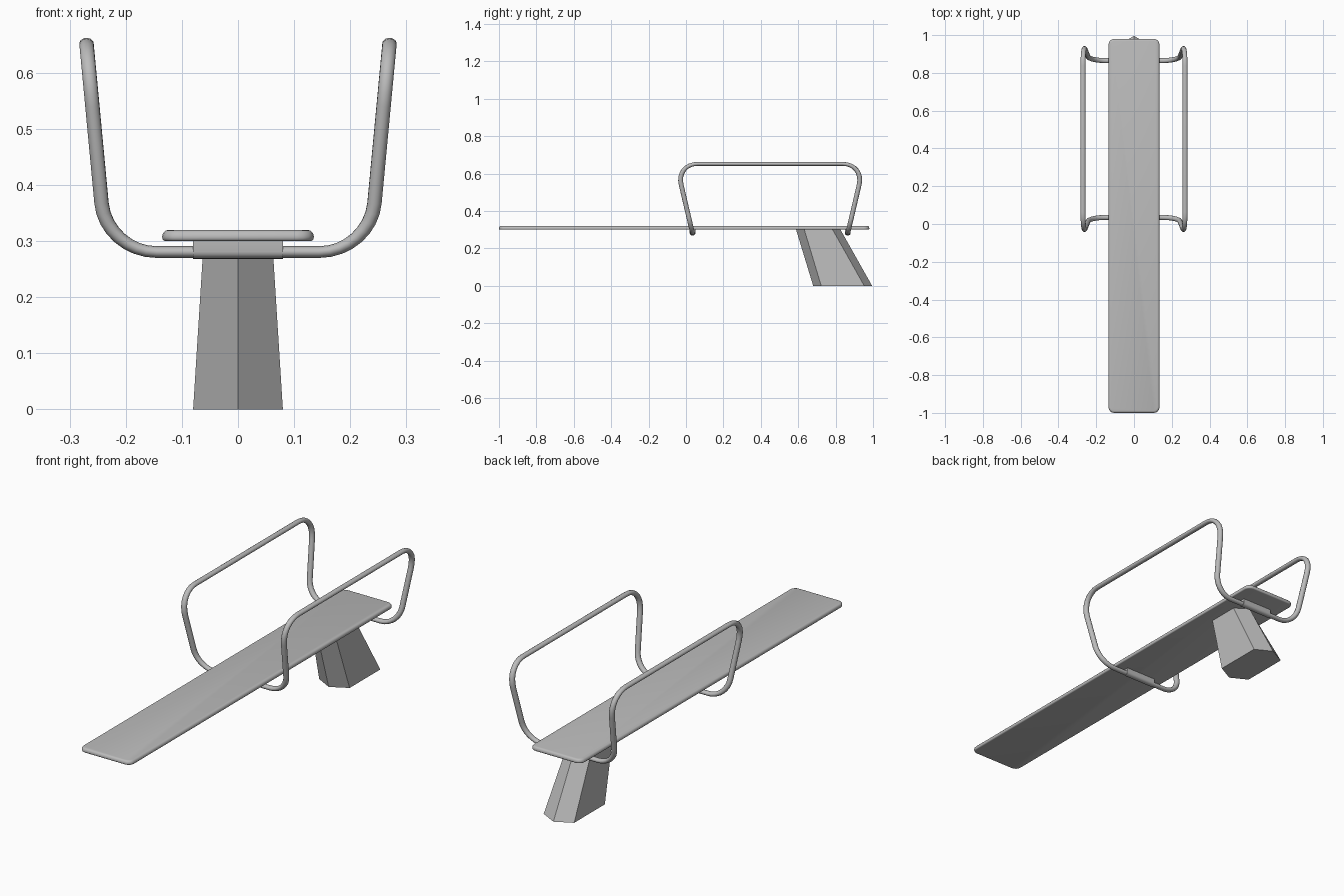
import bpy, bmesh, math
from mathutils import Vector

if "Cube" in bpy.data.objects:
    bpy.data.objects.remove(bpy.data.objects["Cube"])

grey = bpy.data.materials.new("grey")
grey.diffuse_color = (0.5, 0.5, 0.5, 1)
grey.use_nodes = True
grey.node_tree.nodes["Principled BSDF"].inputs["Base Color"].default_value = grey.diffuse_color


def finish(name, bm, smooth=True):
    bmesh.ops.recalc_face_normals(bm, faces=bm.faces)
    me = bpy.data.meshes.new(name)
    bm.to_mesh(me)
    bm.free()
    ob = bpy.data.objects.new(name, me)
    bpy.context.collection.objects.link(ob)
    me.materials.append(grey)
    if smooth:
        bpy.ops.object.select_all(action='DESELECT')
        ob.select_set(True)
        bpy.context.view_layer.objects.active = ob
        bpy.ops.object.shade_smooth_by_angle(angle=math.radians(40))
    return ob


def loft(name, ring_a, ring_b, smooth):
    """Closed prism between two matching rings of points."""
    bm = bmesh.new()
    a = [bm.verts.new(p) for p in ring_a]
    b = [bm.verts.new(p) for p in ring_b]
    bm.faces.new(a)
    bm.faces.new(b)
    n = len(a)
    for i in range(n):
        j = (i + 1) % n
        bm.faces.new((a[i], a[j], b[j], b[i]))
    return finish(name, bm, smooth)


# Board: thin slab, rounded corners, then rounded upper and lower rims
bm = bmesh.new()
bmesh.ops.create_cube(bm, size=1)
for v in bm.verts:
    v.co = Vector((v.co.x * 0.27, v.co.y * 1.98 - 0.01, v.co.z * 0.02 + 0.31))
upright = [e for e in bm.edges if abs(e.verts[0].co.z - e.verts[1].co.z) > 0.01]
bmesh.ops.bevel(bm, geom=upright, offset=0.03, segments=4, profile=0.5, affect='EDGES')
for z, size in ((0.32, 0.011), (0.30, 0.006)):
    rim = [e for e in bm.edges if all(abs(v.co.z - z) < 1e-4 for v in e.verts)]
    bmesh.ops.bevel(bm, geom=rim, offset=size, segments=3, profile=0.5, affect='EDGES')
finish("board", bm)


# Pedestal: leaning six-sided tapered block
def hexagon(w, y0, y1, y2, y3, z):
    return [(0, y0, z), (w, y1, z), (w, y2, z), (0, y3, z), (-w, y2, z), (-w, y1, z)]


loft("pedestal", hexagon(0.08, 0.68, 0.723, 0.953, 0.995, 0),
     hexagon(0.061, 0.588, 0.632, 0.783, 0.825, 0.302), False)

# Handrail: one closed tube, looping under the board at both ends
FLAT = 0.8  # tube is slightly flattened in z
quarter = [Vector((0.235, 0.035, 0.2805)), Vector((0.27, -0.052, 0.652))]
front_right = quarter
back_right = [Vector((p.x, 0.9 - p.y, p.z)) for p in reversed(quarter)]
right = front_right + back_right
left = [Vector((-p.x, p.y, p.z)) for p in reversed(right)]
corners = right + left
path = []
for i, c in enumerate(corners):
    before, after = corners[i - 1], corners[(i + 1) % len(corners)]
    cut = 0.115 if c.z > 0.5 else 0.09
    a = c + (before - c).normalized() * cut
    d = c + (after - c).normalized() * cut
    for k in range(9):
        t = k / 8
        b1, b2 = a.lerp(c, 0.56), d.lerp(c, 0.56)
        path.append(a * (1 - t) ** 3 + b1 * 3 * t * (1 - t) ** 2
                    + b2 * 3 * t * t * (1 - t) + d * t ** 3)
cu = bpy.data.curves.new("handrail", 'CURVE')
cu.dimensions = '3D'
cu.bevel_depth = 0.013
cu.bevel_resolution = 4
sp = cu.splines.new('POLY')
sp.points.add(len(path) - 1)
for pt, p in zip(sp.points, path):
    pt.co = (p.x, p.y, p.z / FLAT, 1)
sp.use_cyclic_u = True
sp.use_smooth = True
cu.materials.append(grey)
rail = bpy.data.objects.new("handrail", cu)
rail.scale.z = FLAT
bpy.context.collection.objects.link(rail)

# Clamps: U-shaped blocks holding the handrail under the board
for name, y in (("front_clamp", 0.035), ("back_clamp", 0.865)):
    profile = [(0.0155, 0.302)]
    profile += [(0.0155 * math.cos(t * math.pi / 8), 0.281 - 0.0125 * math.sin(t * math.pi / 8))
                for t in range(9)]
    profile += [(-0.0155, 0.302)]
    loft(name, [(-0.08, y + u, z) for u, z in profile],
         [(0.08, y + u, z) for u, z in profile], True)
